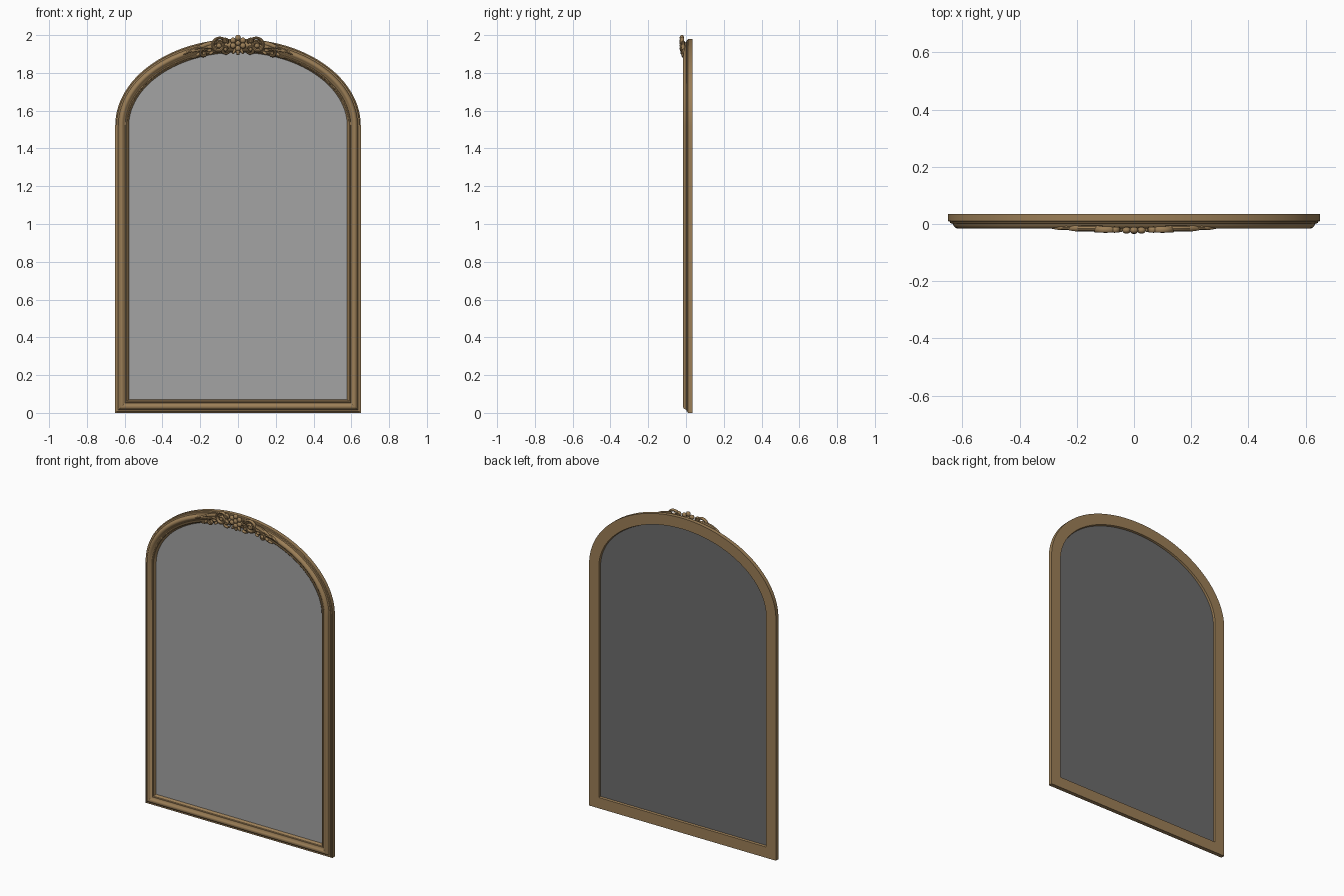
import bpy, bmesh, math
from mathutils import Vector

if "Cube" in bpy.data.objects:
    bpy.data.objects.remove(bpy.data.objects["Cube"])


def material(name, rgb):
    m = bpy.data.materials.new(name)
    m.diffuse_color = (*rgb, 1)
    m.use_nodes = True
    m.node_tree.nodes["Principled BSDF"].inputs["Base Color"].default_value = m.diffuse_color
    return m


GOLD = material("antique gold", (0.33, 0.21, 0.095))
SILVER = material("mirror silver", (0.37, 0.37, 0.37))
BACKING = material("dark grey backing", (0.15, 0.15, 0.15))

A, B, SPRING = 0.65, 0.46, 1.52      # arch half width, rise, spring line


def make_object(name, bm, mat, smooth=True):
    bmesh.ops.recalc_face_normals(bm, faces=bm.faces)
    me = bpy.data.meshes.new(name)
    bm.to_mesh(me)
    bm.free()
    ob = bpy.data.objects.new(name, me)
    bpy.context.collection.objects.link(ob)
    me.materials.append(mat)
    if smooth:
        bpy.ops.object.select_all(action='DESELECT')
        ob.select_set(True)
        bpy.context.view_layer.objects.active = ob
        bpy.ops.object.shade_smooth_by_angle(angle=math.radians(35))
    return ob


def outline(d):
    """Arched outline, moved inward by d with mitred lower corners."""
    pts = [(-A + d, d), (A - d, d)]
    n = 72
    for i in range(n + 1):
        t = math.pi * i / n
        nx, nz = math.cos(t) / A, math.sin(t) / B
        k = math.hypot(nx, nz)
        pts.append((A * math.cos(t) - d * nx / k, SPRING + B * math.sin(t) - d * nz / k))
    return pts


# Moulded frame: profile (inset, depth) swept round the outline
profile = [(0, .035), (0, .010), (.006, .008), (.008, .003), (.016, .001), (.019, -.006),
           (.024, -.012), (.030, -.015), (.036, -.015), (.042, -.011), (.048, -.004),
           (.053, -.002), (.055, -.006), (.060, -.007), (.064, -.004), (.066, .004),
           (.072, .012), (.072, .022), (.068, .035)]
bm = bmesh.new()
loops = [[bm.verts.new((x, y, z)) for x, z in outline(d)] for d, y in profile]
for a, b in zip(loops, loops[1:] + loops[:1]):
    for i in range(len(a)):
        j = (i + 1) % len(a)
        bm.faces.new((a[i], a[j], b[j], b[i]))
make_object("frame", bm, GOLD)


# Mirror glass and its backing board
def plate(name, y0, y1, mat):
    bm = bmesh.new()
    f = bm.faces.new([bm.verts.new((x, y0, z)) for x, z in outline(0.070)])
    r = bmesh.ops.extrude_face_region(bm, geom=[f])
    bmesh.ops.translate(bm, vec=(0, y1 - y0, 0),
                        verts=[v for v in r["geom"] if isinstance(v, bmesh.types.BMVert)])
    make_object(name, bm, mat, False)


plate("mirror_glass", .012, .017, SILVER)
plate("backing_board", .0172, .023, BACKING)


# Carved ornament helpers
def tube(bm, pts, widths, y, depth, sides=10):
    """Sweep a flattened oval along x-z points."""
    rings = []
    for i, (x, z) in enumerate(pts):
        p, q = pts[max(i - 1, 0)], pts[min(i + 1, len(pts) - 1)]
        t = Vector((q[0] - p[0], q[1] - p[1])).normalized()
        w = widths[i]
        dp = depth * min(1, w / max(widths) + 0.3)
        ring = []
        for k in range(sides):
            a = 2 * math.pi * k / sides
            c = w * math.cos(a)
            ring.append(bm.verts.new((x - t.y * c, y + dp * math.sin(a), z + t.x * c)))
        rings.append(ring)
    for a, b in zip(rings, rings[1:]):
        for k in range(sides):
            m = (k + 1) % sides
            bm.faces.new((a[k], a[m], b[m], b[k]))
    bm.faces.new(rings[0])
    bm.faces.new(rings[-1][::-1])


def blob(bm, x, y, z, rx, ry, rz, tilt=0):
    vs = bmesh.ops.create_uvsphere(bm, u_segments=14, v_segments=8, radius=1)["verts"]
    c, s = math.cos(tilt), math.sin(tilt)
    for v in vs:
        px, pz = v.co.x * rx, v.co.z * rz
        v.co = (x + px * c - pz * s, y + v.co.y * ry, z + px * s + pz * c)


def scroll(bm, s, cx, cz, r0, r1, a0, a1, w, y, depth):
    """Spiral volute; s mirrors it."""
    n = 32
    pts, ws = [], []
    for i in range(n + 1):
        t = i / n
        a = math.radians(a0 + (a1 - a0) * t)
        r = r0 + (r1 - r0) * t
        pts.append((s * (cx + r * math.cos(a)), cz + r * math.sin(a)))
        ws.append(w * (0.35 + 0.65 * math.sin(math.pi * min(1, t * .75 + .12))))
    tube(bm, pts, ws, y, depth)
    blob(bm, s * cx, y, cz, r1 + w * .5, depth * 1.1, r1 + w * .5)


def arch_leaf(bm, s, x0, x1, d0, d1, bow, w, y, depth):
    """Tapered leaf following the arch between insets d0 and d1."""
    n = 20
    pts, ws = [], []
    for i in range(n + 1):
        t = i / n
        x = x0 + (x1 - x0) * t
        d = d0 + (d1 - d0) * t - bow * math.sin(math.pi * t)
        pts.append((s * x, SPRING + B * math.sqrt(1 - (x / A) ** 2) - d))
        ws.append(w * (0.12 + 0.88 * math.sin(math.pi * (t * .85 + .15)) ** .8))
    tube(bm, pts, ws, y, depth)


# Central rosette with petals, bud and drop
bm = bmesh.new()
for i in range(6):
    a = math.radians(90 + 60 * i)
    blob(bm, .030 * math.cos(a), -.022, 1.958 + .028 * math.sin(a), .0155, .012, .015, a)
blob(bm, 0, -.024, 1.958, .014, .011, .014)
blob(bm, 0, -.018, 1.914, .011, .012, .020)
for s in (-1, 1):
    blob(bm, s * .020, -.018, 1.915, .008, .010, .018, s * .5)
make_object("crest_rosette", bm, GOLD)

# Paired scrolls and leaves
for s, side in ((-1, "left"), (1, "right")):
    bm = bmesh.new()
    scroll(bm, s, .100, 1.945, .044, .010, 160, -330, .010, -.020, .011)
    scroll(bm, s, .066, 1.925, .026, .007, 210, 560, .008, -.018, .011)
    scroll(bm, s, .180, 1.903, .024, .006, 150, -260, .007, -.015, .009)
    scroll(bm, s, .068, 1.968, .016, .005, 230, -130, .007, -.020, .010)
    make_object("crest_scroll_" + side, bm, GOLD)

    bm = bmesh.new()
    arch_leaf(bm, s, .11, .235, .012, .030, .006, .013, -.015, .011)
    arch_leaf(bm, s, .12, .190, .040, .036, .010, .012, -.015, .011)
    arch_leaf(bm, s, .18, .290, .040, .036, .008, .010, -.012, .009)
    arch_leaf(bm, s, .19, .250, .055, .066, -.006, .008, -.010, .009)
    for x, z, tilt in ((.142, 1.905, -.6), (.152, 1.918, -.2), (.212, 1.897, -.7)):
        blob(bm, s * x, -.014, z, .014, .010, .008, s * tilt)
    make_object("crest_leaves_" + side, bm, GOLD)
